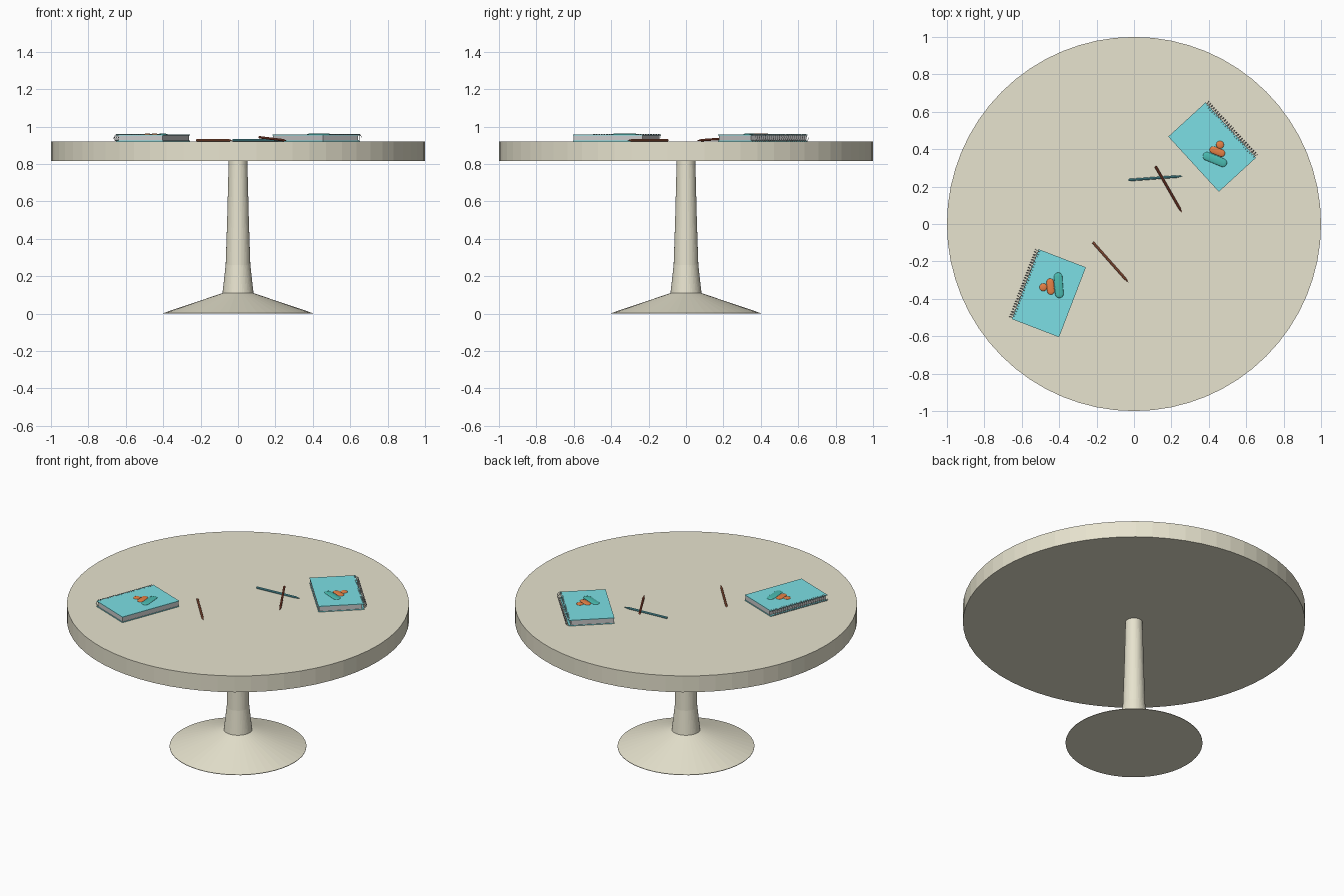
import bpy, bmesh, math
from mathutils import Matrix, Vector

if "Cube" in bpy.data.objects:
    bpy.data.objects.remove(bpy.data.objects["Cube"])


def material(name, rgb):
    m = bpy.data.materials.new(name)
    m.diffuse_color = (*rgb, 1)
    m.use_nodes = True
    m.node_tree.nodes["Principled BSDF"].inputs["Base Color"].default_value = m.diffuse_color
    return m


CREAM = material("cream", (0.80, 0.77, 0.62))
CYAN = material("cyan", (0.20, 0.74, 0.78))
ORANGE = material("orange", (0.80, 0.22, 0.06))
GREEN = material("sea_green", (0.07, 0.50, 0.44))
RUST = material("rust", (0.50, 0.15, 0.07))
BROWN = material("brown", (0.36, 0.08, 0.04))
SLATE = material("slate_teal", (0.12, 0.46, 0.52))


def finish(name, bm, mat=None, matrix=Matrix(), smooth=False):
    bmesh.ops.recalc_face_normals(bm, faces=bm.faces)
    mesh = bpy.data.meshes.new(name)
    bm.to_mesh(mesh)
    bm.free()
    ob = bpy.data.objects.new(name, mesh)
    bpy.context.collection.objects.link(ob)
    ob.matrix_world = matrix
    if mat:
        mesh.materials.append(mat)
    if smooth:
        for p in mesh.polygons:
            p.use_smooth = True
    return ob


def lathe(name, profile, sides, mat, matrix=Matrix()):
    """Turn (radius, height) points round z and cap both ends."""
    bm = bmesh.new()
    rings = []
    for r, z in profile:
        rings.append([bm.verts.new((r * math.cos(2 * math.pi * i / sides),
                                    r * math.sin(2 * math.pi * i / sides), z))
                      for i in range(sides)])
    for a, b in zip(rings, rings[1:]):
        for i in range(sides):
            j = (i + 1) % sides
            bm.faces.new((a[i], a[j], b[j], b[i]))
    bm.faces.new(rings[0])
    bm.faces.new(rings[-1])
    return finish(name, bm, mat, matrix)


def box(name, lo, hi, mat, matrix):
    bm = bmesh.new()
    bmesh.ops.create_cube(bm, size=1)
    lo, hi = Vector(lo), Vector(hi)
    for v in bm.verts:
        v.co = (lo + hi) / 2 + v.co * (hi - lo)
    return finish(name, bm, mat, matrix)


def pebble(name, a, b, radius, mat, matrix):
    """Flattened capsule whose outer ends lie at a and b on the cover."""
    a, b = Vector(a), Vector(b)
    d = b - a
    half = max(d.length / 2 - radius, 0)
    bm = bmesh.new()
    bmesh.ops.create_uvsphere(bm, u_segments=16, v_segments=9, radius=radius,
                              matrix=Matrix.Rotation(math.pi / 2, 4, 'Y'))
    for v in bm.verts:
        v.co.x += math.copysign(half, v.co.x)
        v.co.z *= 0.006 / radius
    mid = (a + b) / 2
    local = (Matrix.Translation((mid.x, mid.y, 0.0375))
             @ Matrix.Rotation(math.atan2(d.y, d.x), 4, 'Z'))
    return finish(name, bm, mat, matrix @ local, smooth=True)


def spiral(name, matrix, turns=26, steps=10, radius=0.019):
    """Wire coil along the bound edge."""
    cu = bpy.data.curves.new(name, 'CURVE')
    cu.dimensions = '3D'
    cu.bevel_depth = 0.0015
    cu.bevel_resolution = 0
    sp = cu.splines.new('POLY')
    n = turns * steps
    sp.points.add(n)
    for i, p in enumerate(sp.points):
        t = 2 * math.pi * i / steps
        p.co = (0.133 + radius * math.cos(t), -0.193 + 0.386 * i / n,
                0.0215 + radius * math.sin(t), 1)
    ob = bpy.data.objects.new(name, cu)
    bpy.context.collection.objects.link(ob)
    ob.matrix_world = matrix


TOP = 0.92


def notebook(prefix, x, y, angle):
    # local +x points to the bound edge
    m = Matrix.Translation((x, y, TOP)) @ Matrix.Rotation(math.radians(angle), 4, 'Z')
    box(prefix + "_back_cover", (-0.135, -0.2, 0.001), (0.135, 0.2, 0.005), CYAN, m)
    box(prefix + "_pages", (-0.132, -0.197, 0.005), (0.121, 0.197, 0.034), None, m)
    box(prefix + "_front_cover", (-0.135, -0.2, 0.034), (0.135, 0.2, 0.038), CYAN, m)
    spiral(prefix + "_wire_binding", m)
    pebble(prefix + "_small_pebble", (0.0395, -0.040), (0.0395, 0.002), 0.021, ORANGE, m)
    pebble(prefix + "_middle_pebble", (0.023, -0.075), (-0.014, 0.003), 0.020, ORANGE, m)
    pebble(prefix + "_long_pebble", (-0.005, -0.120), (-0.063, 0.003), 0.023, GREEN, m)


def pencil(name, start, tip, mat):
    a, b = Vector(start), Vector(tip)
    d = b - a
    m = Matrix.Translation(a) @ d.to_track_quat('Z', 'Y').to_matrix().to_4x4()
    r, n = 0.0065, d.length
    lathe(name, [(r, 0), (r, n - 0.028), (0.001, n)], 8, mat, m)


# Table
lathe("table_top", [(1, 0.815), (1, TOP)], 64, CREAM)
lathe("pedestal", [(0.4, 0), (0.4, 0.003), (0.083, 0.11), (0.066, 0.26),
                   (0.058, 0.5), (0.05, 0.816)], 48, CREAM)

# Notebooks
notebook("right_notebook", 0.418, 0.411, 42.5)
notebook("left_notebook", -0.455, -0.37, 159)

# Pencils, one resting across another
pencil("teal_pencil", (-0.03, 0.235, 0.927), (0.26, 0.256, 0.927), SLATE)
pencil("brown_pencil", (0.115, 0.308, 0.943), (0.257, 0.06, 0.926), BROWN)
pencil("rust_pencil", (-0.22, -0.098, 0.927), (-0.03, -0.312, 0.927), RUST)
